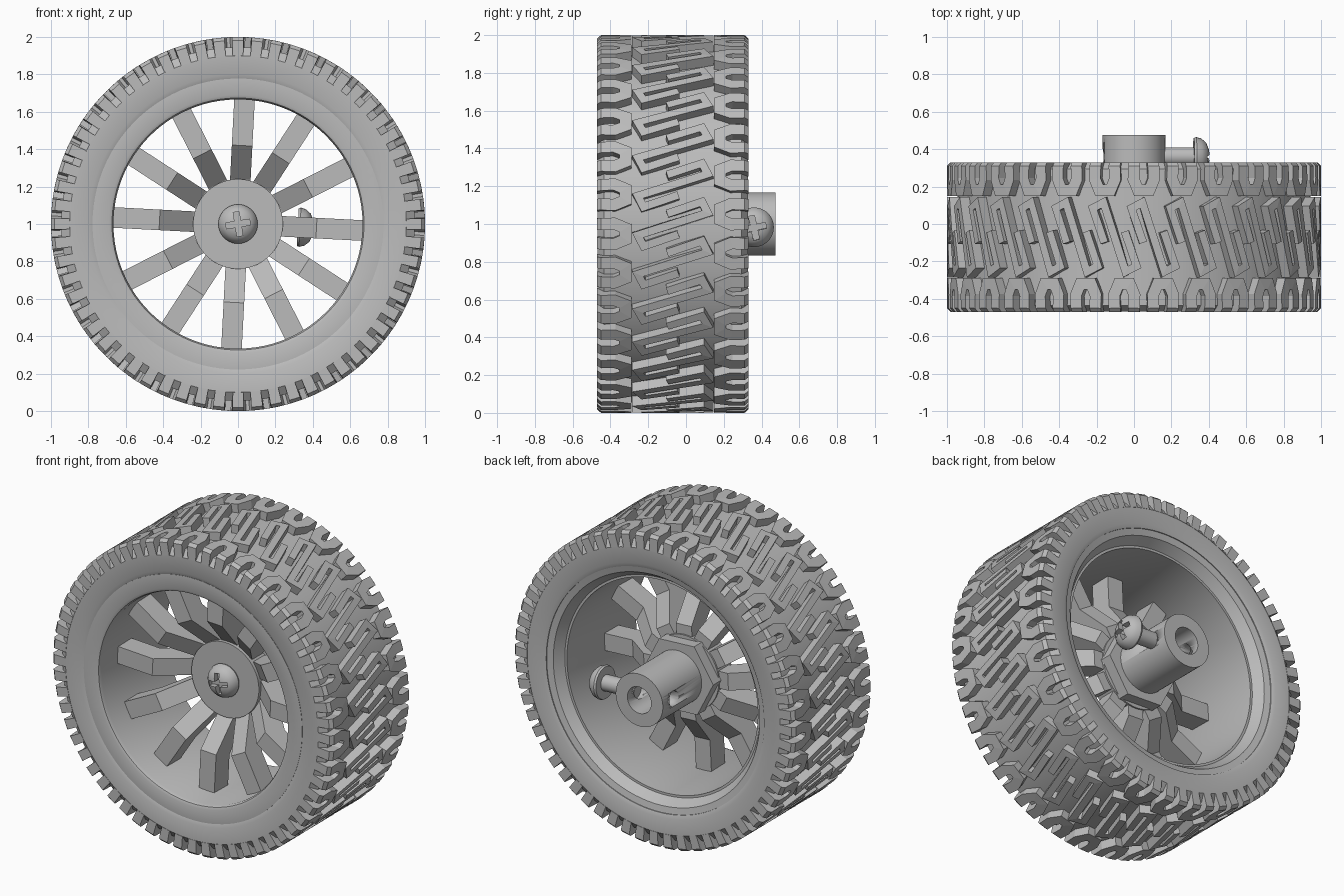
import bpy, bmesh, math
from mathutils import Matrix, Vector

if "Cube" in bpy.data.objects:
    bpy.data.objects.remove(bpy.data.objects["Cube"])

TILT = math.radians(3)
CENTRE_Y = -0.07
HALF = 0.40
WHEEL = Matrix.Translation((0, 0, 1)) @ Matrix.Rotation(TILT, 4, 'Y')

grey = bpy.data.materials.new("plain_grey")
grey.use_nodes = True
grey.diffuse_color = (0.5, 0.5, 0.5, 1)
grey.node_tree.nodes["Principled BSDF"].inputs["Base Color"].default_value = (0.5, 0.5, 0.5, 1)


def finish(name, bm, matrix=WHEEL, smooth=True):
    bmesh.ops.recalc_face_normals(bm, faces=bm.faces)
    mesh = bpy.data.meshes.new(name)
    bm.to_mesh(mesh)
    bm.free()
    mesh.materials.append(grey)
    ob = bpy.data.objects.new(name, mesh)
    bpy.context.collection.objects.link(ob)
    ob.matrix_world = matrix
    if smooth:
        activate(ob)
        bpy.ops.object.shade_smooth_by_angle(angle=math.radians(35))
    return ob


def activate(ob):
    bpy.ops.object.select_all(action='DESELECT')
    ob.select_set(True)
    bpy.context.view_layer.objects.active = ob


def lathe(name, profile, closed=True, steps=96, matrix=WHEEL):
    """Spin a (radius, y) profile about the y axis."""
    bm = bmesh.new()
    verts = [bm.verts.new((r, y, 0)) for r, y in profile]
    edges = [bm.edges.new(p) for p in zip(verts, verts[1:])]
    if closed:
        edges.append(bm.edges.new((verts[-1], verts[0])))
    bmesh.ops.spin(bm, geom=verts + edges, cent=(0, 0, 0), axis=(0, 1, 0),
                   angle=math.tau, steps=steps)
    bmesh.ops.remove_doubles(bm, verts=bm.verts, dist=1e-4)
    return finish(name, bm, matrix)


def cut(ob, cutter):
    """Subtract a helper solid, then discard it."""
    cutter.hide_render = True
    mod = ob.modifiers.new("cut", 'BOOLEAN')
    mod.operation = 'DIFFERENCE'
    mod.solver = 'EXACT'
    mod.object = cutter
    activate(ob)
    bpy.ops.object.modifier_apply(modifier=mod.name)
    bpy.data.objects.remove(cutter)


def box(name, size, matrix):
    bm = bmesh.new()
    bmesh.ops.create_cube(bm, size=1, matrix=Matrix.Diagonal((*size, 1)))
    return finish(name, bm, matrix, smooth=False)


def prism(bm, outline, width, matrix):
    """Extrude an (x, y) outline along z, centred."""
    rings = [[bm.verts.new(matrix @ Vector((x, y, s * width / 2))) for x, y in outline]
             for s in (-1, 1)]
    for ring in rings:
        bm.faces.new(ring)
    for i in range(len(outline)):
        j = (i + 1) % len(outline)
        bm.faces.new((rings[0][i], rings[0][j], rings[1][j], rings[1][i]))


# Tread ribs: mitred strips laid out flat, then wrapped round the tyre
def wrap(u, v, r):
    a = u
    return (r * math.cos(a), CENTRE_Y + v, r * math.sin(a))


def strip(bm, path, width, shift):
    pts = [Vector(p) for p in path]
    rows = []
    for i, p in enumerate(pts):
        before = (p - pts[i - 1]).normalized() if i else None
        after = (pts[i + 1] - p).normalized() if i + 1 < len(pts) else None
        d0, d1 = before or after, after or before
        n0, n1 = Vector((-d0.y, d0.x)), Vector((-d1.y, d1.x))
        mitre = (n0 + n1).normalized()
        off = mitre * (width / 2 / max(0.5, mitre.dot(n0)))
        top = 0.982 if abs(p.y) > 0.39 else 1.0
        rows.append([bm.verts.new(wrap(q.x + shift, q.y, r))
                     for q, r in ((p - off, top), (p + off, top),
                                  (p + off, 0.90), (p - off, 0.90))])
    for a, b in zip(rows, rows[1:]):
        for k in range(4):
            m = (k + 1) % 4
            bm.faces.new((a[k], a[m], b[m], b[k]))
    bm.faces.new(rows[0])
    bm.faces.new(rows[-1])


PITCHES = 30
pitch = math.tau / PITCHES
half_arch = [(-0.052, -HALF), (-0.052, -0.38), (-0.055, -0.31), (-0.03, -0.25)]
arch = half_arch + [(-u, v) for u, v in reversed(half_arch)]
half_hook = [(-0.064, 0.03), (-0.072, -0.155), (-0.004, -0.185)]
hook = half_hook + [(-u, -v) for u, v in reversed(half_hook)]
hook = [(u + 0.3 * v, v) for u, v in hook]

bm = bmesh.new()
for k in range(PITCHES):
    strip(bm, arch, 0.062, k * pitch)
    strip(bm, [(-u, -v) for u, v in arch], 0.062, (k + 0.5) * pitch)
    strip(bm, hook, 0.042, (k + 0.25) * pitch)
finish("tyre_tread", bm, smooth=False)

# Tyre carcass
side = [(0.775, 0.385), (0.80, 0.395), (0.90, 0.398), (0.945, 0.365)]
lathe("tyre_carcass", [(r, CENTRE_Y - v) for r, v in side]
      + [(r, CENTRE_Y + v) for r, v in reversed(side)], steps=120)

# Rim barrel with a rounded front lip and a conical rear lip
lathe("rim", [(0.778, -0.458), (0.69, -0.462), (0.674, -0.455), (0.666, -0.435),
              (0.68, 0.24), (0.695, 0.24), (0.735, 0.30), (0.778, 0.31)])

# Cranked spokes
bm = bmesh.new()
spoke = [(0.20, -0.09), (0.24, -0.11), (0.42, -0.27), (0.675, -0.27),
         (0.675, -0.13), (0.47, -0.13), (0.30, 0.0), (0.20, 0.0)]
for k in range(12):
    prism(bm, spoke, 0.11, Matrix.Rotation(k * math.tau / 12, 4, 'Y'))
finish("spokes", bm, smooth=False)

# Hub disc, hexagon drive and shaft sleeve
lathe("hub_disc", [(0, -0.13), (0.24, -0.13), (0.24, 0.01), (0, 0.01)], closed=False, steps=64)
lathe("hex_drive", [(0, 0.0), (0.25, 0.0), (0.25, 0.08), (0, 0.08)], closed=False, steps=6)
sleeve = lathe("shaft_sleeve", [(0, 0.05), (0.168, 0.05), (0.168, 0.475), (0.085, 0.475),
                                (0.085, 0.18), (0, 0.18)], closed=False, steps=64)
ACROSS = WHEEL @ Matrix.Translation((0, 0.36, 0)) @ Matrix.Rotation(-math.pi / 2, 4, 'Z')
cut(sleeve, lathe("hole_cutter", [(0, -0.3), (0.048, -0.3), (0.048, 0.3), (0, 0.3)],
                  closed=False, steps=32, matrix=ACROSS))


# Cross-head screws: the head points along local +y
def screw(name, matrix, length):
    ob = lathe(name, [(0, 0.085), (0.04, 0.081), (0.075, 0.066), (0.097, 0.04), (0.105, 0.012),
                      (0.10, 0), (0.05, 0), (0.05, -length), (0, -length)],
               closed=False, steps=48, matrix=matrix)
    for size in ((0.13, 0.1, 0.032), (0.032, 0.1, 0.13)):
        cut(ob, box("slot_cutter", size, matrix @ Matrix.Translation((0, 0.095, 0))
                    @ Matrix.Rotation(math.radians(12), 4, 'Y')))
    return ob


screw("front_screw", WHEEL @ Matrix.Translation((0, -0.13, 0))
      @ Matrix.Rotation(math.pi, 4, 'Z'), 0.1)
screw("side_screw", ACROSS @ Matrix.Translation((0, 0.32, 0)), 0.22)
